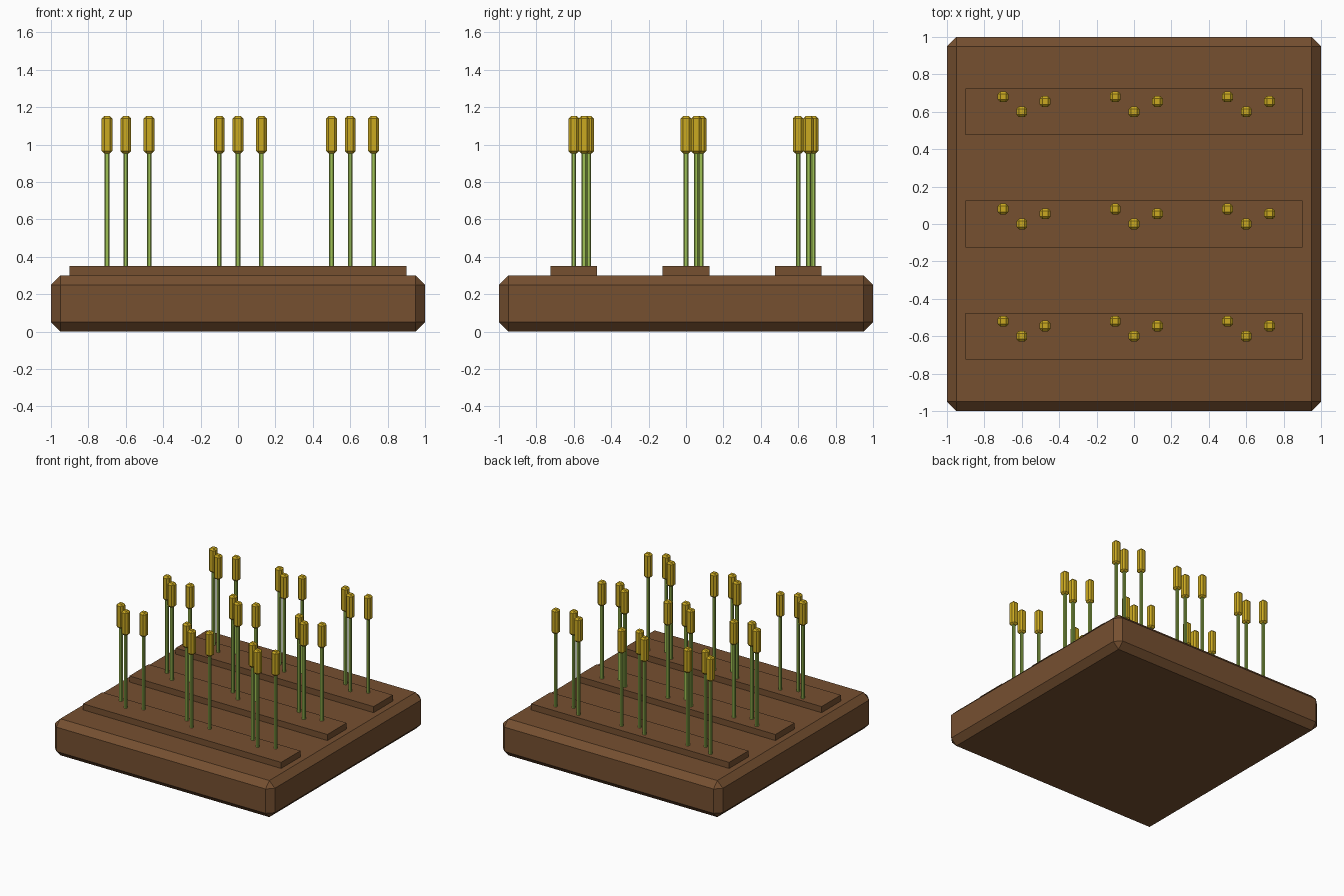
import bpy, bmesh
from mathutils import Matrix

cube = bpy.data.objects.get("Cube")
if cube:
    bpy.data.objects.remove(cube, do_unlink=True)


def material(name, rgb):
    mat = bpy.data.materials.new(name)
    mat.use_nodes = True
    mat.diffuse_color = (*rgb, 1)
    mat.node_tree.nodes["Principled BSDF"].inputs["Base Color"].default_value = (*rgb, 1)
    return mat


soil = material("soil brown", (0.18, 0.08, 0.03))
green = material("stem green", (0.35, 0.54, 0.09))
gold = material("grain gold", (0.60, 0.40, 0.015))


def box(name, size, location, mat, chamfer=0):
    bm = bmesh.new()
    bmesh.ops.create_cube(bm, size=1, matrix=Matrix.Diagonal((*size, 1)))
    mesh = bpy.data.meshes.new(name)
    bm.to_mesh(mesh)
    bm.free()
    mesh.materials.append(mat)
    obj = bpy.data.objects.new(name, mesh)
    obj.location = location
    bpy.context.collection.objects.link(obj)
    if chamfer:
        mod = obj.modifiers.new("chamfer", "BEVEL")
        mod.width = chamfer
        mod.segments = 1
        mod.limit_method = "ANGLE"
    return obj


# Chamfered soil bed with three raised rows
box("soil_bed", (2, 2, 0.3), (0, 0, 0.15), soil, 0.05)

ROWS = (-0.6, 0, 0.6)
CLUSTER = ((0, 0), (-0.1, 0.08), (0.125, 0.055))
for row in ROWS:
    box("soil_row", (1.8, 0.25, 0.05), (0, row, 0.325), soil)
    # Three stalks in each cluster, topped by chamfered heads
    for column in ROWS:
        for dx, dy in CLUSTER:
            x, y = column + dx, row + dy
            box("stem", (0.025, 0.025, 0.62), (x, y, 0.65), green, 0.005)
            box("grain_head", (0.058, 0.058, 0.2), (x, y, 1.052), gold, 0.014)
